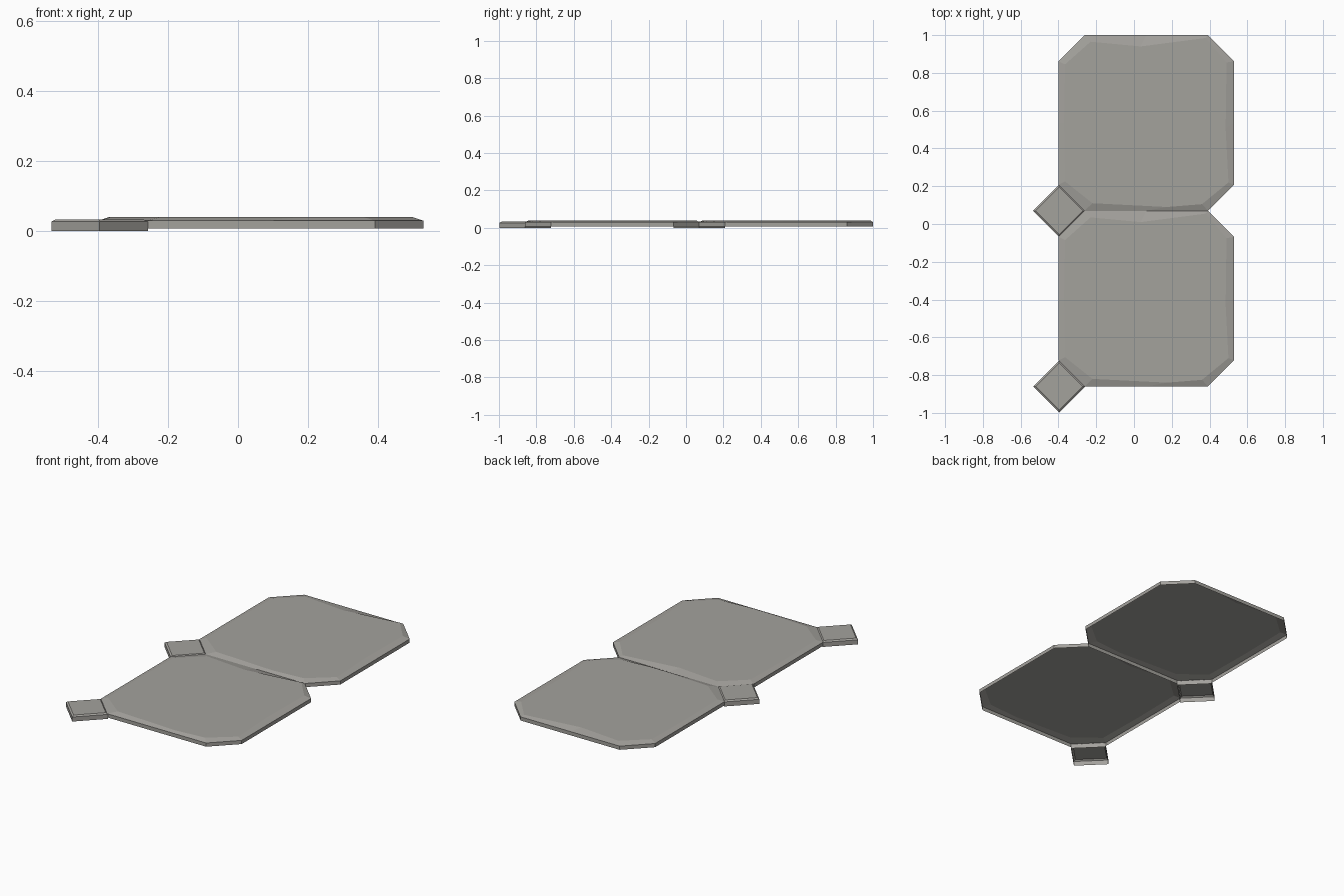
import bpy, bmesh

cube = bpy.data.objects.get("Cube")
if cube:
    bpy.data.objects.remove(cube, do_unlink=True)

stone = bpy.data.materials.new("warm_grey_stone")
stone.use_nodes = True
colour = (0.37, 0.36, 0.335, 1)
stone.diffuse_color = colour
stone.node_tree.nodes["Principled BSDF"].inputs["Base Color"].default_value = colour


def make_shell(name, centre, outline, crown, base, rim, top):
    """Open-bottomed slab: upright walls, a sloped worn edge and a flat crown."""
    bm = bmesh.new()
    levels = [(outline, base), (outline, rim), (crown, top)]
    rings = [[bm.verts.new((x, y, z)) for x, y in points] for points, z in levels]
    count = len(outline)
    for low, high in zip(rings, rings[1:]):
        for i in range(count):
            j = (i + 1) % count
            bm.faces.new((low[i], low[j], high[j], high[i]))
    bm.faces.new(rings[-1])
    mesh = bpy.data.meshes.new(name)
    bm.to_mesh(mesh)
    bm.free()
    mesh.materials.append(stone)
    obj = bpy.data.objects.new(name, mesh)
    obj.location = (*centre, 0)
    bpy.context.collection.objects.link(obj)
    return obj


# Octagonal outline, counter-clockwise, with a point halfway along each long side
half, flat = 0.465, 0.327
octagon = []
x, y = (half, 0), (flat, 0)
for turn in range(4):
    side = [(half, -flat), (half, 0), (half, flat)]
    for px, py in side:
        for _ in range(turn):
            px, py = -py, px
        octagon.append((px, py))

# Uneven worn edge of the octagon crown: right, back, left, front
octagon_crown = [
    (0.435, -0.315), (0.42, -0.03), (0.425, 0.32),
    (0.315, 0.45), (-0.03, 0.405), (-0.295, 0.43),
    (-0.43, 0.31), (-0.435, 0), (-0.43, -0.31),
    (-0.285, -0.425), (0.11, -0.445), (0.295, -0.43),
]

# Large tiles
for name, y in (("back_octagon_tile", 0.535), ("front_octagon_tile", -0.395)):
    make_shell(name, (0.065, y), octagon, octagon_crown, 0.008, 0.03, 0.04)


def diamond(r):
    return [(r, 0), (0, r), (-r, 0), (0, -r)]


# Small diamond tiles set against the cut corners
for name, y in (("middle_diamond_tile", 0.07), ("front_diamond_tile", -0.86)):
    make_shell(name, (-0.396, y), diamond(0.138), diamond(0.125), 0, 0.027, 0.034)
